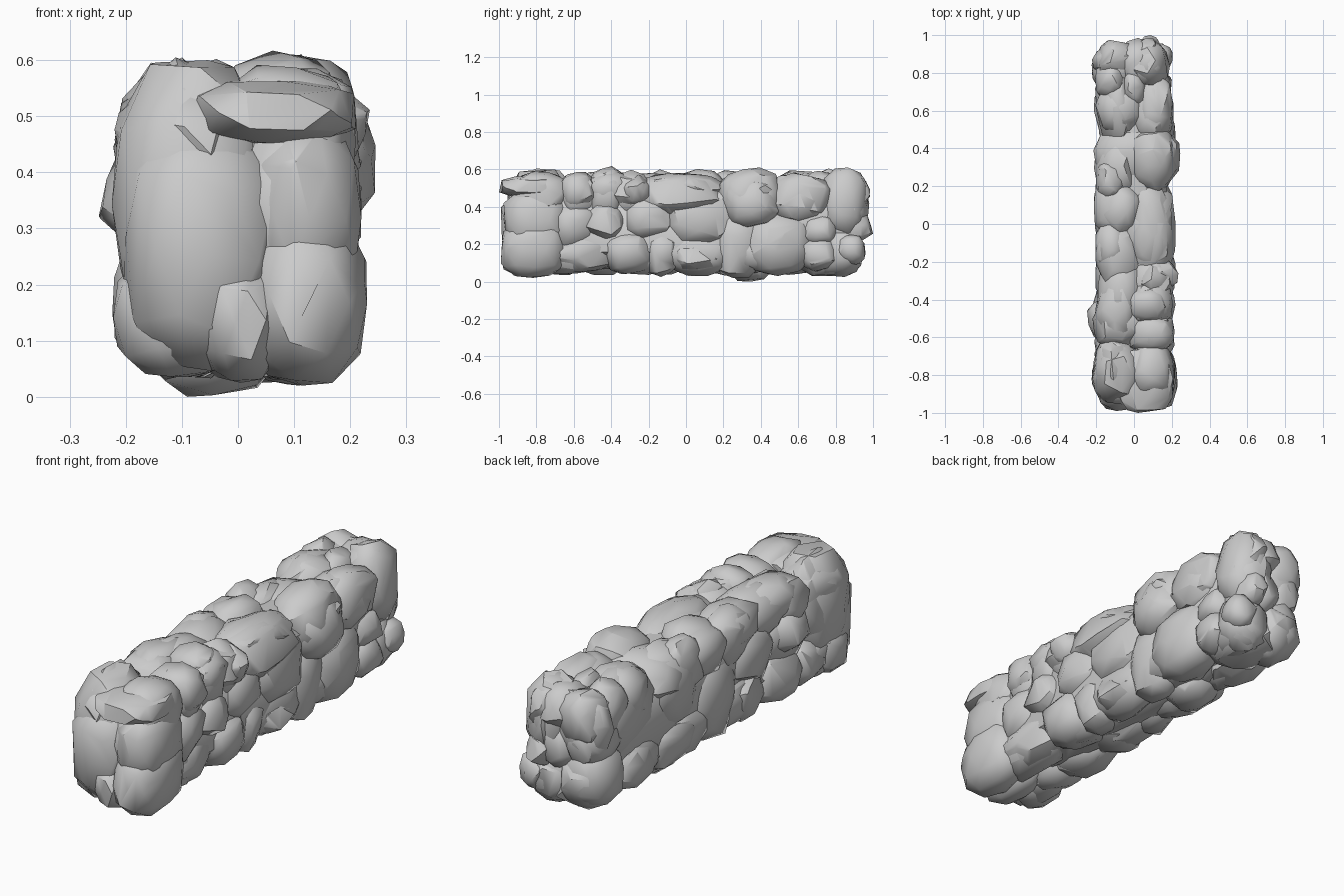
import bpy, bmesh, random
from mathutils import Vector, Euler

random.seed(8)
count = {}


def stone(name, x0, x1, y0, y1, z0, z1, power=3.2, rough=0.08, turn=0.35):
    """Irregular faceted boulder filling the given box."""
    bm = bmesh.new()
    bmesh.ops.create_icosphere(bm, subdivisions=2, radius=1)
    for v in bm.verts:
        d = v.co.normalized()
        r = sum(abs(c) ** power for c in d) ** (-1 / power)
        v.co = d * r * (1 + random.uniform(-rough, rough * 0.5))
    # chip a few corners, giving broad broken faces
    for _ in range(4):
        n = Vector([random.choice((-1, 1)) * random.uniform(0.25, 1) for _ in range(3)]).normalized()
        bmesh.ops.bisect_plane(bm, geom=bm.verts[:] + bm.edges[:] + bm.faces[:],
                               plane_co=n * random.uniform(1.0, 1.12), plane_no=n, clear_outer=True)
    # lean the block inside its box so that joints run at odd angles
    lean = Euler([random.uniform(-turn, turn) for _ in range(3)]).to_matrix()
    pts = [lean @ v.co for v in bm.verts]
    bm.free()
    bm = bmesh.new()
    lo = [min(p[i] for p in pts) for i in range(3)]
    hi = [max(p[i] for p in pts) for i in range(3)]
    box = ((x0, x1), (y0, y1), (z0, z1))
    for p in pts:
        bm.verts.new([box[i][0] + (p[i] - lo[i]) / (hi[i] - lo[i]) * (box[i][1] - box[i][0]) for i in range(3)])
    bmesh.ops.convex_hull(bm, input=bm.verts[:])
    bmesh.ops.delete(bm, geom=[v for v in bm.verts if not v.link_faces], context='VERTS')
    bmesh.ops.dissolve_limit(bm, angle_limit=0.12, verts=bm.verts[:], edges=bm.edges[:])
    bmesh.ops.recalc_face_normals(bm, faces=bm.faces[:])
    count[name] = count.get(name, 0) + 1
    me = bpy.data.meshes.new(name)
    bm.to_mesh(me)
    bm.free()
    ob = bpy.data.objects.new(f"{name}_{count[name]}", me)
    bpy.context.collection.objects.link(ob)
    return ob


def grow(a, b, g=0.025):
    return a - g, b + g


# right face stones: y range, z range, outer x
right = [
    (-.93, -.66, .17, .49, .205), (-.92, -.74, .06, .29, .21), (-.75, -.40, .075, .23, .20),
    (-.71, -.49, .19, .41, .215), (-.53, -.33, .23, .41, .22), (-.65, -.50, .40, .56, .215),
    (-.51, -.31, .40, .57, .205), (-.40, -.21, .41, .55, .215), (-.24, .18, .43, .555, .20),
    (-.34, -.08, .25, .44, .22), (-.42, -.19, .065, .26, .21), (-.20, -.06, .05, .26, .20),
    (-.10, .24, .18, .50, .215), (-.06, .17, .08, .18, .21), (.15, .40, .045, .37, .20),
    (.19, .49, .33, .585, .225), (.32, .66, .055, .36, .22), (.44, .75, .33, .545, .21),
    (.74, .95, .26, .585, .19), (.64, .80, .21, .34, .20), (.63, .80, .075, .22, .20),
    (.76, .92, .05, .27, .185)]
for y0, y1, z0, z1, x1 in right:
    stone("right_stone", -.03, x1, *grow(y0, y1), *grow(z0, z1))

# left face stones: y range, z range
left = [
    (-.92, -.60, .20, .58), (-.90, -.74, .06, .24), (-.76, -.55, .06, .24),
    (-.62, -.36, .22, .44), (-.58, -.30, .42, .56), (-.57, -.32, .06, .25),
    (-.38, -.10, .23, .45), (-.32, -.02, .42, .56), (-.34, -.10, .06, .25),
    (-.12, .17, .07, .42), (-.04, .22, .38, .55), (.14, .45, .22, .56),
    (.16, .46, .06, .26), (.42, .84, .19, .57), (.45, .74, .06, .24),
    (.72, .92, .06, .30), (.80, .93, .28, .55)]
for y0, y1, z0, z1 in left:
    stone("left_stone", -random.uniform(.20, .225), .03, *grow(y0, y1), *grow(z0, z1))

# capping stones: x range, y range
top = [
    (-.17, -.01, .80, .95), (0, .14, .74, .96), (-.18, -.06, .69, .83),
    (-.05, .04, .64, .82), (-.18, .02, .50, .71), (.03, .18, .46, .76),
    (-.19, .20, .22, .51), (-.17, .03, -.05, .19), (-.18, -.06, .14, .31),
    (-.04, .195, -.27, .19), (-.18, -.06, -.24, .02), (-.17, .04, -.51, -.20),
    (.04, .175, -.38, -.21), (.01, .175, -.50, -.36), (-.195, .02, -.63, -.43),
    (.04, .175, -.65, -.50), (-.195, .01, -.93, -.60), (0, .185, -.90, -.64)]
for x0, x1, y0, y1 in top:
    stone("top_stone", *grow(x0, x1), *grow(y0, y1), .34, random.uniform(.57, .605))

# front end: x range, y start, z range
for x0, x1, y0, z0, z1 in [
        (-.205, .08, -.99, .04, .51), (.02, .22, -.975, .16, .50), (-.09, .21, -1.0, .45, .565),
        (-.08, .08, -.985, .025, .25), (.01, .23, -.99, .02, .33), (-.225, .05, -.955, .10, .60)]:
    stone("front_stone", x0, x1, y0, y0 + .34, z0, z1, rough=.05, turn=.12)

# back end: x range, y end, z range
for x0, x1, y1, z0, z1 in [
        (-.20, .03, .955, .03, .29), (-.04, .17, .945, .03, .27), (-.20, -.01, .955, .24, .46),
        (-.08, .11, .97, .20, .44), (.0, .175, .98, .24, .59), (-.18, -.01, .96, .42, .57),
        (-.08, .11, .985, .38, .59), (.02, .15, 1.0, .20, .38)]:
    stone("back_stone", x0, x1, y1 - .28, y1, z0, z1)

# underside stones: x range, y range
for x0, x1, y0, y1 in [
        (-.20, .02, -.90, -.62), (-.02, .19, -.80, -.40), (-.19, .0, -.64, -.30),
        (-.03, .18, -.45, -.10), (-.19, .03, -.33, .08), (-.02, .19, -.12, .25),
        (-.19, .02, .04, .42), (-.05, .19, .20, .60), (-.19, .01, .40, .72), (-.14, .16, .62, .90)]:
    stone("under_stone", x0, x1, *grow(y0, y1), random.uniform(.025, .05), .28)

# stones that stand proud and set the outer limits
stone("proud_stone", -.02, .245, .20, .50, .28, .56)
stone("proud_stone", -.248, .0, -.62, -.38, .24, .46)
stone("proud_stone", .0, .235, -.36, -.18, .40, .57)
stone("proud_stone", -.04, .18, -.52, -.33, .41, .617)
stone("proud_stone", -.16, .08, .22, .48, 0, .24)
stone("proud_stone", .06, .205, .81, .96, .09, .25)
# solid middle behind the joints
stone("core", -.175, .175, -.90, .90, .065, .54, power=9, rough=.02, turn=0)

# smooth rock surfaces with crisp broken edges
for ob in bpy.context.collection.objects:
    ob.select_set(True)
    bpy.context.view_layer.objects.active = ob
bpy.ops.object.shade_smooth_by_angle(angle=0.7)
